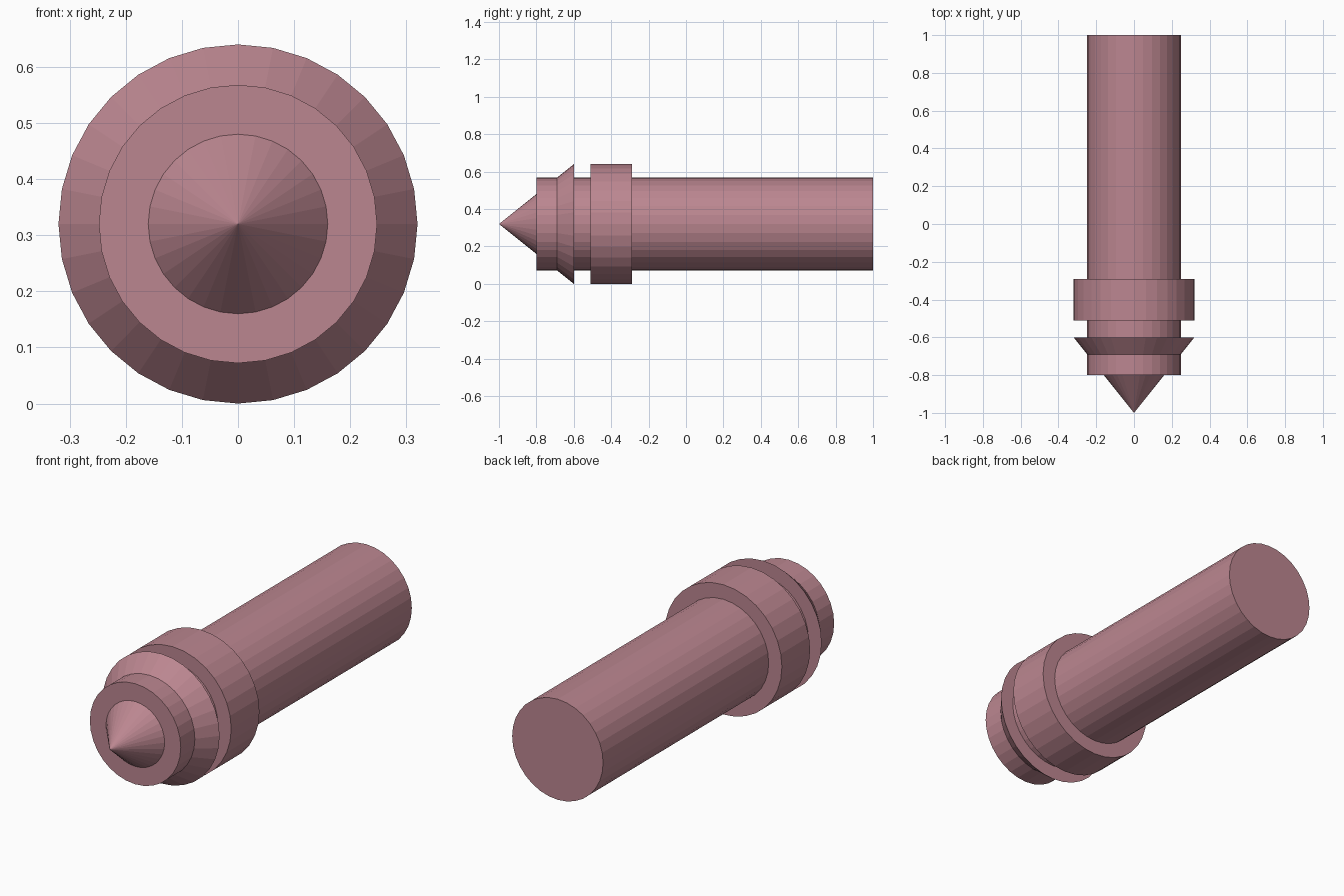
import bpy, bmesh, math
from mathutils import Matrix

if "Cube" in bpy.data.objects:
    bpy.data.objects.remove(bpy.data.objects["Cube"])

CENTRE_Z = 0.32
SIDES = 32

mat = bpy.data.materials.new("dusty_pink")
mat.diffuse_color = (0.50, 0.24, 0.28, 1.0)
mat.use_nodes = True
mat.node_tree.nodes["Principled BSDF"].inputs["Base Color"].default_value = mat.diffuse_color


def section(name, y0, y1, r0, r1):
    """Flat-faced round section along y, radius r0 at y0 and r1 at y1."""
    bm = bmesh.new()
    place = Matrix.Translation((0, (y0 + y1) / 2, CENTRE_Z)) @ Matrix.Rotation(-math.pi / 2, 4, 'X')
    bmesh.ops.create_cone(bm, cap_ends=True, segments=SIDES, radius1=r0, radius2=r1,
                          depth=y1 - y0, matrix=place)
    bmesh.ops.remove_doubles(bm, verts=bm.verts, dist=1e-5)
    mesh = bpy.data.meshes.new(name)
    bm.to_mesh(mesh)
    bm.free()
    mesh.materials.append(mat)
    obj = bpy.data.objects.new(name, mesh)
    bpy.context.collection.objects.link(obj)
    return obj


# Pointed tip, main shaft, flared ring and wide collar
section("tip", -1.0, -0.8, 0.0, 0.16)
section("shaft", -0.8, 1.0, 0.248, 0.248)
section("flared_ring", -0.69, -0.6, 0.248, 0.32)
section("collar", -0.51, -0.29, 0.32, 0.32)
